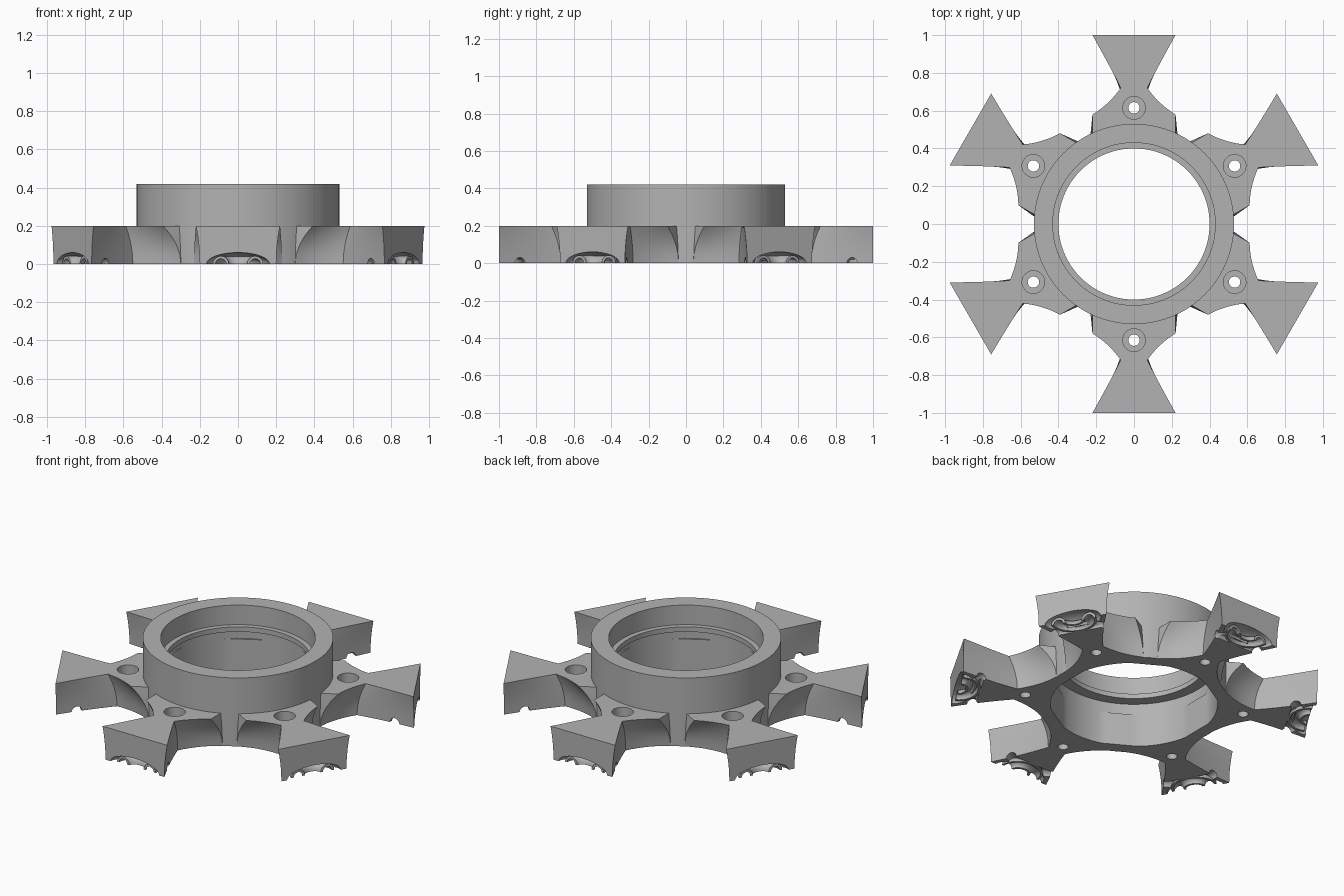
import bpy, bmesh, math
from mathutils import Matrix, Vector

cube = bpy.data.objects.get("Cube")
if cube:
    bpy.data.objects.remove(cube, do_unlink=True)

grey = bpy.data.materials.new("plain grey")
grey.use_nodes = True
grey.diffuse_color = (0.45, 0.45, 0.45, 1)
grey.node_tree.nodes["Principled BSDF"].inputs["Base Color"].default_value = (0.45, 0.45, 0.45, 1)


def make(name, bm):
    bmesh.ops.recalc_face_normals(bm, faces=bm.faces)
    mesh = bpy.data.meshes.new(name)
    bm.to_mesh(mesh)
    bm.free()
    mesh.materials.append(grey)
    ob = bpy.data.objects.new(name, mesh)
    bpy.context.collection.objects.link(ob)
    return ob


def smooth(ob):
    bpy.ops.object.select_all(action='DESELECT')
    ob.select_set(True)
    bpy.context.view_layer.objects.active = ob
    bpy.ops.object.shade_smooth_by_angle(angle=math.radians(28))


def bezier(a, b, c, n=8):
    a, b, c = Vector(a), Vector(b), Vector(c)
    return [a * (1 - t) ** 2 + b * 2 * t * (1 - t) + c * t * t
            for t in (i / n for i in range(n + 1))]


# Hub ring: stepped bore, with six flats in the lower pocket
def hub_profile(angle):
    off = (angle + math.pi / 6) % (math.pi / 3) - math.pi / 6
    off = (angle - math.pi / 6 + math.pi / 6) % (math.pi / 3) - math.pi / 6
    flat = min(0.465, 0.453 / math.cos(off))
    return [(0.53, 0), (0.53, 0.42), (0.43, 0.42), (0.43, 0.30), (0.40, 0.30),
            (0.40, 0.27), (0.465, 0.27), (0.465, 0.20), (flat, 0.20), (flat, 0)]


SEG = 120
bm = bmesh.new()
loops = []
for i in range(SEG):
    a = math.tau * i / SEG + math.pi / 6
    loops.append([bm.verts.new((r * math.cos(a), r * math.sin(a), z))
                  for r, z in hub_profile(a - math.pi / 6 + math.pi / 6 - math.pi / 6)])
for i in range(SEG):
    p, q = loops[i], loops[(i + 1) % SEG]
    for j in range(len(p)):
        k = (j + 1) % len(p)
        bm.faces.new((p[j], q[j], q[k], p[k]))
bmesh.ops.remove_doubles(bm, verts=bm.verts, dist=0.0001)
smooth(make("hub_ring", bm))


# Arm: flared outline lofted upward, with flanks hollowed toward the bottom
def arm_outline(z):
    t = 1 - (z / 0.2) ** 2

    def mix(top, low):
        return Vector(top).lerp(Vector(low), t)
    base = mix((0.22, 0.48), (0.228, 0.475))
    root = mix((0.22, 0.58), (0.23, 0.478))
    neck = mix((0.07, 0.72), (0.06, 0.67))
    tip = mix((0.22, 1), (0.20, 1))
    inner = bezier(root, mix((0.135, 0.63), (0.12, 0.55)), neck)
    outer = bezier(neck, mix((0.13, 0.84), (0.11, 0.82)), tip, 12)
    half = [base] + inner + outer[1:]
    return half + [Vector((-p.x, p.y)) for p in reversed(half)]


bm = bmesh.new()
rows = [[bm.verts.new((p.x, p.y, z)) for p in arm_outline(z)]
        for z in (0, 0.05, 0.09, 0.12, 0.15, 0.175, 0.2)]
for lo, hi in zip(rows, rows[1:]):
    for j in range(len(lo)):
        k = (j + 1) % len(lo)
        bm.faces.new((lo[j], lo[k], hi[k], hi[j]))
bm.faces.new(rows[0][::-1])
bm.faces.new(rows[-1])
arm = make("arm_1", bm)

cutters = []


def cut_cylinder(radius, length, centre, rot=None):
    bm = bmesh.new()
    m = Matrix.Translation(centre) @ (rot or Matrix())
    bmesh.ops.create_cone(bm, cap_ends=True, segments=32, radius1=radius,
                          radius2=radius, depth=length, matrix=m)
    cutters.append(make("cutter", bm))


# Counterbored bolt hole
cut_cylinder(0.06, 0.2, (0, 0.615, 0.2))
cut_cylinder(0.03, 1, (0, 0.615, 0))
# Cross channels under the tip
cut_cylinder(0.02, 1, (0, 0.89, 0), Matrix.Rotation(math.pi / 2, 4, 'Y'))
for side in (1, -1):
    turn = Matrix.Rotation(side * math.pi / 6, 4, 'Z') @ Matrix.Rotation(math.pi / 2, 4, 'Y')
    cut_cylinder(0.03, 0.6, (side * -0.056, 0.94, 0), turn)
# Domed recess in the end face
bm = bmesh.new()
bmesh.ops.create_uvsphere(bm, u_segments=32, v_segments=16, radius=1,
                          matrix=Matrix.Translation((0, 1, 0)) @ Matrix.Diagonal((0.165, 0.1, 0.06, 1)))
cutters.append(make("cutter", bm))

for c in cutters:
    c.hide_render = True
    mod = arm.modifiers.new("cut", 'BOOLEAN')
    mod.operation = 'DIFFERENCE'
    mod.solver = 'EXACT'
    mod.object = c
bpy.context.view_layer.update()
mesh = bpy.data.meshes.new_from_object(arm.evaluated_get(bpy.context.evaluated_depsgraph_get()))
arm.modifiers.clear()
arm.data = mesh
for c in cutters:
    bpy.data.objects.remove(c, do_unlink=True)
smooth(arm)

# Curved clip inside the recess
bm = bmesh.new()
rings = []
for i in range(17):
    a = math.pi * (1 + i / 16)
    c = Vector((0.09 * math.cos(a), 0.985 + 0.075 * math.sin(a), 0))
    out = Vector((math.cos(a), math.sin(a), 0))
    rings.append([bm.verts.new(c + out * r * math.cos(b) + Vector((0, 0, r * math.sin(b))))
                  for r, order in ((0.042, 1), (0.028, -1))
                  for b in [math.pi * s / 8 for s in range(9)][::order]])
for p, q in zip(rings, rings[1:]):
    for j in range(len(p)):
        k = (j + 1) % len(p)
        bm.faces.new((p[j], p[k], q[k], q[j]))
bm.faces.new(rings[0])
bm.faces.new(rings[-1][::-1])
clip = make("tip_clip_1", bm)
smooth(clip)

# Repeat around the hub
for n in range(1, 6):
    for src, name in ((arm, "arm"), (clip, "tip_clip")):
        ob = bpy.data.objects.new(f"{name}_{n + 1}", src.data)
        ob.rotation_euler.z = n * math.pi / 3
        bpy.context.collection.objects.link(ob)
